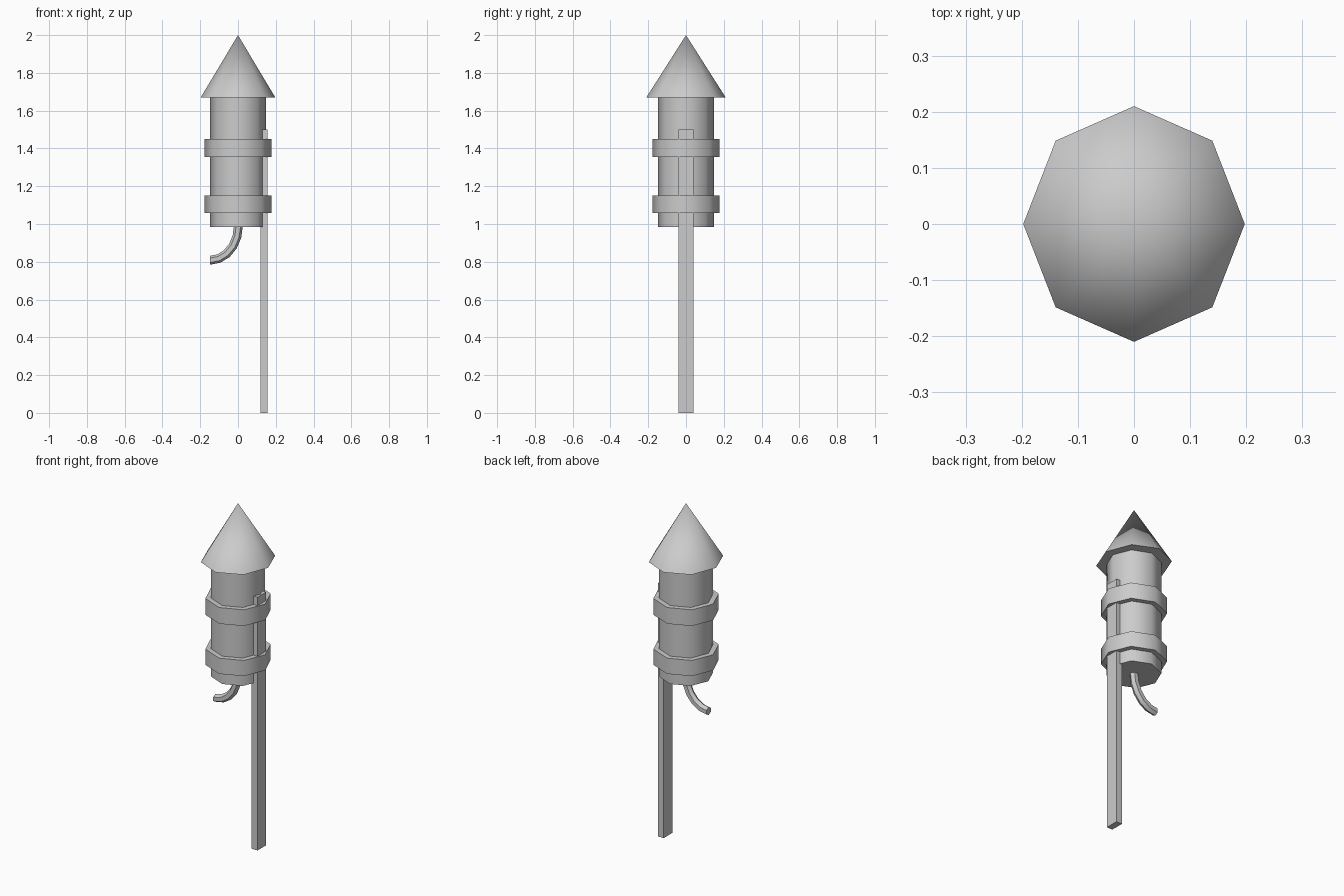
import bpy
import bmesh
import math
from mathutils import Matrix, Vector

if "Cube" in bpy.data.objects:
    bpy.data.objects.remove(bpy.data.objects["Cube"])

# One plain grey for the whole model
grey = bpy.data.materials.new("plain grey")
grey.use_nodes = True
colour = (0.6, 0.6, 0.6, 1)
grey.diffuse_color = colour
grey.node_tree.nodes["Principled BSDF"].inputs["Base Color"].default_value = colour


def add_object(name, bm, smooth_angle=None):
    bmesh.ops.recalc_face_normals(bm, faces=bm.faces)
    mesh = bpy.data.meshes.new(name)
    bm.to_mesh(mesh)
    bm.free()
    mesh.materials.append(grey)
    obj = bpy.data.objects.new(name, mesh)
    bpy.context.collection.objects.link(obj)
    if smooth_angle:
        bpy.ops.object.select_all(action="DESELECT")
        obj.select_set(True)
        bpy.context.view_layer.objects.active = obj
        bpy.ops.object.shade_smooth_by_angle(angle=math.radians(smooth_angle))
    return obj


def octagon_part(name, bottom, top, r_bottom, r_top, x_scale=1.0):
    """Eight-sided prism or cone with corners on the x and y axes."""
    bm = bmesh.new()
    bmesh.ops.create_cone(
        bm, cap_ends=True, segments=8, radius1=r_bottom, radius2=r_top,
        depth=top - bottom,
        matrix=Matrix.Translation((0, 0, (bottom + top) / 2)))
    bmesh.ops.remove_doubles(bm, verts=bm.verts, dist=0.0001)
    bmesh.ops.scale(bm, vec=(x_scale, 1, 1), verts=bm.verts)
    return add_object(name, bm, 50)


# Tube, pointed cap and two straps
octagon_part("body_tube", 0.985, 1.68, 0.147, 0.147)
octagon_part("nose_cone", 1.67, 2.0, 0.21, 0.0, x_scale=0.94)
octagon_part("lower_strap", 1.057, 1.15, 0.178, 0.178)
octagon_part("upper_strap", 1.354, 1.45, 0.178, 0.178)

# Guide stick held under the straps
bm = bmesh.new()
bmesh.ops.create_cube(bm, size=1)
bmesh.ops.scale(bm, vec=(0.038, 0.08, 1.5), verts=bm.verts)
bmesh.ops.translate(bm, vec=(0.137, 0, 0.75), verts=bm.verts)
add_object("guide_stick", bm)

# Fuse: a six-sided section swept along a quarter ellipse
bm = bmesh.new()
sides, steps, radius = 6, 5, 0.0235
rings = []
for i in range(steps + 1):
    t = math.pi / 2 * i / steps
    centre = Vector((-0.148 + 0.15 * math.cos(t), 0, 0.99 - 0.182 * math.sin(t)))
    out = Vector((0.182 * math.cos(t), 0, -0.15 * math.sin(t))).normalized()
    ring = []
    for k in range(sides):
        a = 2 * math.pi * k / sides
        offset = out * math.cos(a) + Vector((0, math.sin(a), 0))
        ring.append(bm.verts.new(centre + offset * radius))
    rings.append(ring)
for lower, upper in zip(rings, rings[1:]):
    for k in range(sides):
        n = (k + 1) % sides
        bm.faces.new((lower[k], lower[n], upper[n], upper[k]))
bm.faces.new(rings[0])
bm.faces.new(rings[-1])
add_object("fuse", bm, 40)
